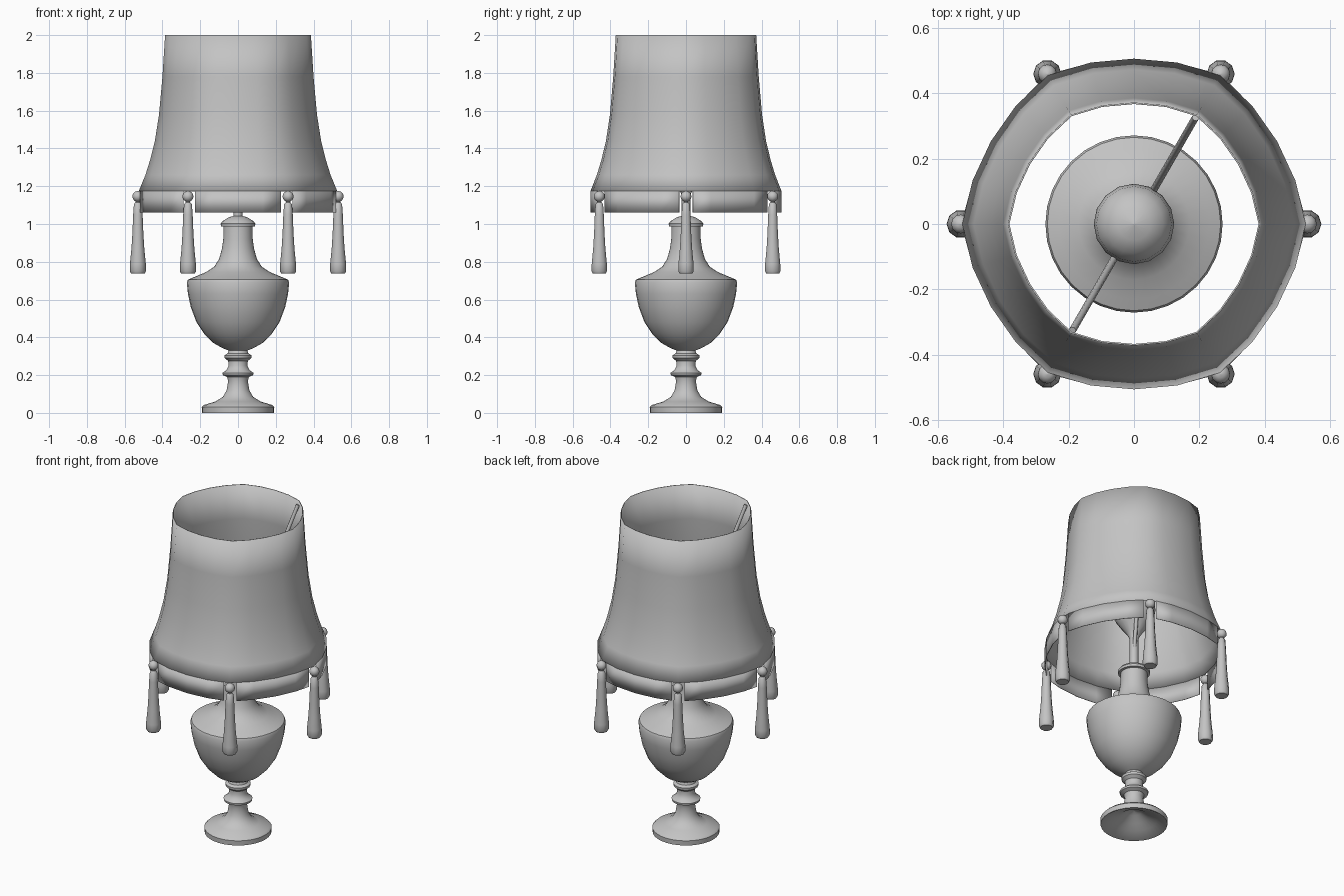
import bpy, bmesh, math
from mathutils import Vector

if "Cube" in bpy.data.objects:
    bpy.data.objects.remove(bpy.data.objects["Cube"])

grey = bpy.data.materials.new("plain_grey")
grey.use_nodes = True
grey.diffuse_color = (0.55, 0.55, 0.55, 1)
grey.node_tree.nodes["Principled BSDF"].inputs["Base Color"].default_value = (0.55, 0.55, 0.55, 1)


def finish(bm, name, angle=40, thickness=0):
    bmesh.ops.remove_doubles(bm, verts=bm.verts, dist=1e-5)
    bmesh.ops.recalc_face_normals(bm, faces=bm.faces)
    mesh = bpy.data.meshes.new(name)
    bm.to_mesh(mesh)
    bm.free()
    mesh.materials.append(grey)
    obj = bpy.data.objects.new(name, mesh)
    bpy.context.collection.objects.link(obj)
    bpy.ops.object.select_all(action="DESELECT")
    obj.select_set(True)
    bpy.context.view_layer.objects.active = obj
    bpy.ops.object.shade_smooth_by_angle(angle=math.radians(angle))
    if thickness:
        solid = obj.modifiers.new("thickness", "SOLIDIFY")
        solid.thickness = thickness
        solid.offset = -1
    return obj


def skin(bm, rings, closed=True):
    """Join rows of points with quads."""
    rows = [[bm.verts.new(p) for p in ring] for ring in rings]
    n = len(rows[0])
    for a, b in zip(rows, rows[1:]):
        for i in range(n if closed else n - 1):
            j = (i + 1) % n
            bm.faces.new((a[i], a[j], b[j], b[i]))
    return rows


def turned(name, profile, segments, centre=(0, 0), angle=40):
    """Revolve (radius, height) points about a vertical axis."""
    bm = bmesh.new()
    turns = [2 * math.pi * i / segments for i in range(segments)]
    skin(bm, [[(centre[0] + max(r, 1e-4) * math.cos(t),
                centre[1] + max(r, 1e-4) * math.sin(t), z) for t in turns]
              for r, z in profile])
    return finish(bm, name, angle)


# Foot with hollow underside, stem rings, urn and neck
turned("lamp_base", [
    (0, .09), (.04, .08), (.08, .05), (.13, .03), (.185, 0), (.19, 0), (.192, .03),
    (.18, .042), (.12, .06), (.08, .085), (.06, .12), (.052, .17), (.058, .19),
    (.08, .2), (.082, .212), (.062, .225), (.05, .25), (.052, .275), (.07, .29),
    (.072, .305), (.055, .315), (.05, .33), (.08, .342), (.13, .37), (.18, .42),
    (.22, .48), (.25, .56), (.265, .63), (.271, .69), (.265, .705), (.23, .72),
    (.17, .745), (.125, .775), (.1, .815), (.085, .87), (.078, .92), (.076, .99)], 32)

# Collar on top of the neck
turned("neck_cap", [(.07, .985), (.09, .988), (.092, 1.002), (.082, 1.015),
                    (.05, 1.035), (.026, 1.042), (0, 1.045)], 32)

# Stem flaring into the bulb
turned("stem_and_bulb", [
    (.025, 1.03), (.025, 1.22), (.045, 1.255), (.08, 1.3), (.11, 1.345), (.123, 1.4),
    (.115, 1.45), (.09, 1.49), (.05, 1.515), (0, 1.525)], 16)


# Shade plan: six bowed panels meeting at soft corners
def plan(angle, corner):
    bow = abs(math.sin(3 * angle))
    return corner * (1 - .037 * bow)


def plan_ring(corner, z, angles):
    return [(plan(t, corner) * math.cos(t), plan(t, corner) * math.sin(t), z) for t in angles]


around = [math.radians(15 * i) for i in range(24)]
bm = bmesh.new()
skin(bm, [plan_ring(r, z, around) for r, z in (
    (.525, 1.175), (.49, 1.26), (.465, 1.34), (.44, 1.44), (.418, 1.58), (.4, 1.78), (.386, 2))])
finish(bm, "shade", 30, .005)

# Hanging band, one strip per panel with a notch at each corner
bm = bmesh.new()
for k in range(6):
    strip = [math.radians(60 * k + a) for a in (4, 15, 30, 45, 56)]
    skin(bm, [plan_ring(.524, z, strip) for z in (1.06, 1.175)], closed=False)
finish(bm, "shade_band", 30, .004)

# Tassels and their beads at the corners
for k in range(6):
    t = math.radians(60 * k)
    spot = (.53 * math.cos(t), .53 * math.sin(t))
    turned(f"tassel_{k + 1}", [
        (0, .738), (.036, .738), (.043, .75), (.042, .79), (.034, .87), (.029, .95),
        (.025, 1.05), (.021, 1.105), (.012, 1.115), (.012, 1.13)], 10, spot)
    bead = [(.029 * math.sin(a), 1.146 - .029 * math.cos(a))
            for a in (math.pi * i / 8 for i in range(9))]
    turned(f"tassel_bead_{k + 1}", bead, 12, spot)

# Two slanted bars that carry the shade
for side, name in ((1, "back_support_bar"), (-1, "front_support_bar")):
    out = Vector((math.cos(math.pi / 3), math.sin(math.pi / 3), 0)) * side
    low, high = Vector((0, 0, 1.12)), out * .376 + Vector((0, 0, 1.975))
    axis = high - low
    bm = bmesh.new()
    bmesh.ops.create_cone(bm, cap_ends=True, segments=8, radius1=.011, radius2=.011,
                          depth=axis.length)
    turn = axis.to_track_quat("Z", "Y").to_matrix()
    bmesh.ops.rotate(bm, verts=bm.verts, cent=(0, 0, 0), matrix=turn)
    bmesh.ops.translate(bm, verts=bm.verts, vec=(low + high) / 2)
    finish(bm, name, 50)
